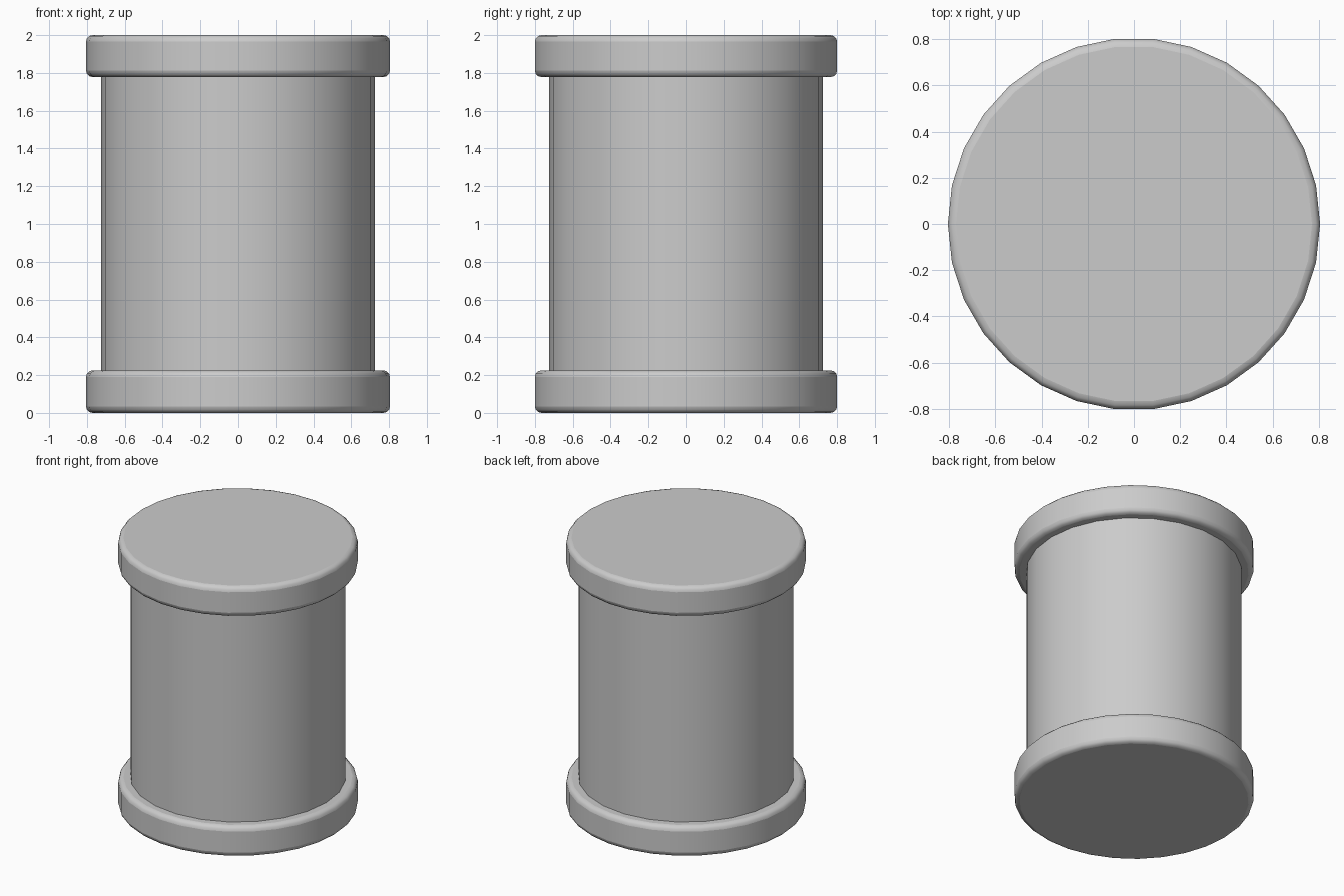
import bpy
import math

if "Cube" in bpy.data.objects:
    bpy.data.objects.remove(bpy.data.objects["Cube"])


def cylinder(name, radius, z0, z1, sides):
    """Capped cylinder with a vertex on the +x axis, smooth sides."""
    bpy.ops.mesh.primitive_cylinder_add(
        vertices=sides, radius=radius, depth=z1 - z0,
        location=(0, 0, (z0 + z1) / 2), rotation=(0, 0, math.radians(90)))
    obj = bpy.context.object
    # primitive starts its ring on +y; the quarter turn puts it on x
    bpy.ops.object.transform_apply(location=False, rotation=True, scale=False)
    obj.name = name
    bpy.ops.object.shade_smooth_by_angle(angle=math.radians(40))
    return obj


def rounded_cap(name, z0, z1):
    """Wide end disc with rounded rims."""
    obj = cylinder(name, 0.805, z0, z1, 30)
    bevel = obj.modifiers.new("rounded_rim", 'BEVEL')
    bevel.width = 0.035
    bevel.segments = 3
    bevel.limit_method = 'ANGLE'
    bevel.angle_limit = math.radians(40)
    bpy.ops.object.modifier_apply(modifier=bevel.name)
    bpy.ops.object.shade_smooth_by_angle(angle=math.radians(40))
    return obj


# Main barrel, ends hidden inside the caps
cylinder("barrel", 0.725, 0.1, 1.9, 24)

# End caps
rounded_cap("bottom_cap", 0.0, 0.225)
rounded_cap("top_cap", 1.778, 2.0)
